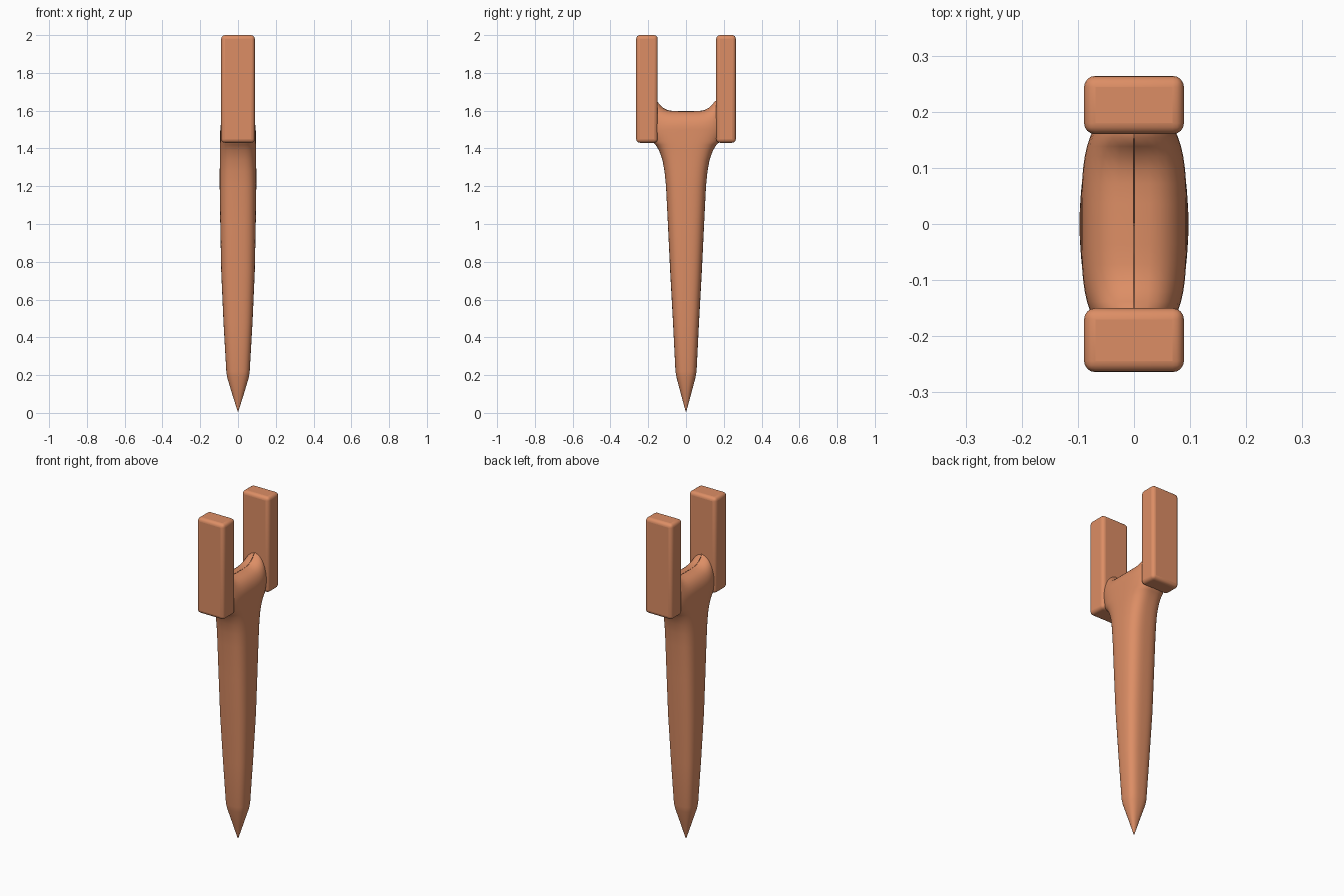
import bpy, bmesh, math

if "Cube" in bpy.data.objects:
    bpy.data.objects.remove(bpy.data.objects["Cube"])

mat = bpy.data.materials.new("clay")
mat.diffuse_color = (0.72, 0.27, 0.13, 1)
mat.use_nodes = True
mat.node_tree.nodes["Principled BSDF"].inputs["Base Color"].default_value = mat.diffuse_color
N = 48


def ring(bm, hx, hy, z, n, y0=0.0, fillet=0.0):
    """Rounded-rectangle section; fillet lifts the ends up to the prongs."""
    verts = []
    for i in range(N):
        a = 2 * math.pi * (i + 0.5) / N
        c, s = math.cos(a), math.sin(a)
        x = hx * math.copysign(abs(c) ** (2 / n), c)
        y = hy * math.copysign(abs(s) ** (2 / n), s)
        lift = fillet * min(1, max(0, (abs(y) - 0.05) / 0.105)) ** 3
        verts.append(bm.verts.new((x, y + y0, z + lift)))
    return verts


# Tapered spike with a flared head and a rounded saddle
bm = bmesh.new()
sections = [  # z, half x, half y, squareness
    (0.008, 0.002, 0.002, 2.2), (0.10, 0.031, 0.027, 2.3), (0.19, 0.058, 0.051, 2.6),
    (0.22, 0.062, 0.056, 2.8), (0.48, 0.077, 0.069, 2.9), (0.75, 0.089, 0.084, 3),
    (1.00, 0.094, 0.096, 3), (1.20, 0.097, 0.106, 3), (1.28, 0.097, 0.114, 3),
    (1.34, 0.096, 0.125, 3), (1.39, 0.096, 0.143, 3), (1.42, 0.096, 0.162, 3),
    (1.44, 0.095, 0.185, 3), (1.50, 0.094, 0.20, 3.2)]
rings = [ring(bm, hx, hy, z, n) for z, hx, hy, n in sections]
for k in range(1, 9):
    a = math.pi / 2 * k / 8
    hx = 0.094 * max(math.cos(a), 0.001) ** 0.75
    rings.append(ring(bm, hx, 0.20, 1.50 + 0.098 * math.sin(a), 3.2, fillet=0.055 * k / 8))
for lo, hi in zip(rings, rings[1:]):
    for i in range(N):
        j = (i + 1) % N
        bm.faces.new((lo[i], lo[j], hi[j], hi[i]))
bm.faces.new(rings[0][::-1])
bmesh.ops.remove_doubles(bm, verts=bm.verts, dist=0.0003)
bmesh.ops.recalc_face_normals(bm, faces=bm.faces)
mesh = bpy.data.meshes.new("spike")
bm.to_mesh(mesh)
bm.free()
spike = bpy.data.objects.new("spike", mesh)
bpy.context.collection.objects.link(spike)
parts = [spike]

# Two upright rounded prongs
for name, ya, yb in (("front_prong", -0.264, -0.15), ("back_prong", 0.16, 0.264)):
    bpy.ops.mesh.primitive_cube_add(size=1, location=(0, (ya + yb) / 2, 1.715))
    prong = bpy.context.object
    prong.name = name
    prong.scale = (0.178, yb - ya, 0.57)
    bpy.ops.object.transform_apply(location=False, rotation=False, scale=True)
    bev = prong.modifiers.new("soft edges", "BEVEL")
    bev.width = 0.02
    bev.segments = 4
    parts.append(prong)

for ob in parts:
    ob.data.materials.append(mat)
    bpy.ops.object.select_all(action='DESELECT')
    ob.select_set(True)
    bpy.context.view_layer.objects.active = ob
    bpy.ops.object.shade_smooth_by_angle(angle=math.radians(50))
